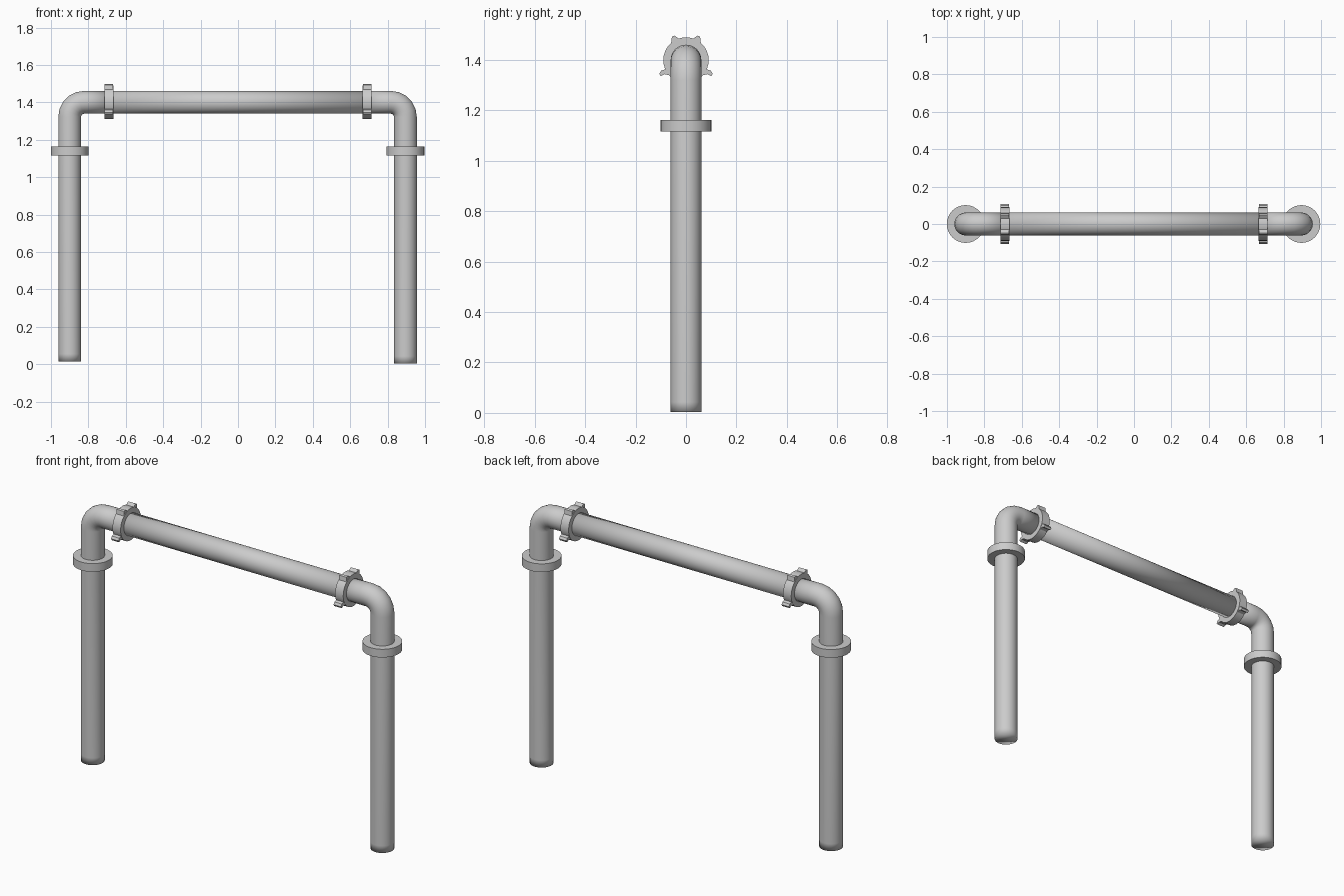
import bpy, bmesh, math
from mathutils import Vector, Matrix

cube = bpy.data.objects.get("Cube")
if cube:
    bpy.data.objects.remove(cube, do_unlink=True)

SIDES = 32
PIPE_R = 0.061
BAR_Z = 1.40
BEND_R = 0.078

grey = bpy.data.materials.new("pipe grey")
grey.use_nodes = True
colour = (0.6, 0.6, 0.6, 1)
grey.diffuse_color = colour
grey.node_tree.nodes["Principled BSDF"].inputs["Base Color"].default_value = colour


def finish(bm, name, angle):
    bmesh.ops.recalc_face_normals(bm, faces=bm.faces)
    mesh = bpy.data.meshes.new(name)
    bm.to_mesh(mesh)
    bm.free()
    mesh.materials.append(grey)
    obj = bpy.data.objects.new(name, mesh)
    bpy.context.collection.objects.link(obj)
    bpy.ops.object.select_all(action='DESELECT')
    obj.select_set(True)
    bpy.context.view_layer.objects.active = obj
    bpy.ops.object.shade_smooth_by_angle(angle=math.radians(angle))
    return obj


def bridge(bm, a, b):
    n = len(a)
    for i in range(n):
        bm.faces.new((a[i], a[(i + 1) % n], b[(i + 1) % n], b[i]))


def pipe(name, stations):
    """Sweep a circle through (x, z, heading) stations in the xz plane."""
    bm = bmesh.new()
    rings = []
    for x, z, heading in stations:
        out = Vector((-math.sin(heading), 0, math.cos(heading)))
        ring = []
        for i in range(SIDES):
            a = math.tau * i / SIDES
            offset = out * math.cos(a) + Vector((0, math.sin(a), 0))
            ring.append(bm.verts.new(Vector((x, 0, z)) + offset * PIPE_R))
        rings.append(ring)
    for a, b in zip(rings, rings[1:]):
        bridge(bm, a, b)
    bm.faces.new(rings[0])
    bm.faces.new(rings[-1])
    return finish(bm, name, 100)


def collar(name, centre, inner, outer, width, axis):
    """Flat ring with a hole, around the z or x axis."""
    bm = bmesh.new()
    loops = []
    for r, h in ((inner, -1), (outer, -1), (outer, 1), (inner, 1)):
        loops.append([bm.verts.new((r * math.cos(math.tau * i / SIDES),
                                    r * math.sin(math.tau * i / SIDES),
                                    h * width / 2)) for i in range(SIDES)])
    for k in range(4):
        bridge(bm, loops[k], loops[(k + 1) % 4])
    turn = Matrix.Rotation(math.pi / 2, 4, 'Y') if axis == 'X' else Matrix()
    bm.transform(Matrix.Translation(centre) @ turn)
    return finish(bm, name, 30)


def lug(name, centre, profile, width, mirror):
    """Fin on a coupling, extruded along x from a yz profile."""
    bm = bmesh.new()
    ends = [[bm.verts.new((centre[0] + s * width / 2, mirror * y, centre[2] + z))
             for y, z in profile] for s in (-1, 1)]
    bridge(bm, *ends)
    for end in ends:
        bm.faces.new(end)
    finish(bm, name, 30)


UPPER_LUG = [(0.022, 0.08), (0.04, 0.093), (0.047, 0.097), (0.056, 0.092), (0.06, 0.06)]
LOWER_LUG = [(0.06, -0.062), (0.086, -0.056), (0.1, -0.064), (0.106, -0.054),
             (0.098, -0.042), (0.08, -0.036)]

for side, label, leg_x, foot_z in ((-1, "right", 0.9, 0.015), (1, "left", 0.895, 0.003)):
    # Leg, elbow and stub up to the coupling
    path = [(side * leg_x, foot_z, math.pi / 2),
            (side * leg_x, foot_z + 0.04, math.pi / 2)]
    for i in range(6):
        a = math.pi / 2 * i / 5
        path.append((side * (leg_x - BEND_R + BEND_R * math.cos(a)),
                     BAR_Z - BEND_R + BEND_R * math.sin(a),
                     math.pi / 2 - a if side < 0 else math.pi / 2 + a))
    path.append((side * 0.69, BAR_Z, 0 if side < 0 else math.pi))
    pipe(label + "_leg_and_elbow", path)

    # Flange round the leg
    collar(label + "_flange", Vector((side * leg_x, 0, 1.14)), 0.055, 0.101, 0.046, 'Z')

    # Coupling with four fins
    centre = Vector((side * 0.69, 0, BAR_Z))
    collar(label + "_coupling", centre, 0.055, 0.09, 0.05, 'X')
    for mirror, where in ((-1, "front"), (1, "back")):
        lug(f"{label}_upper_{where}_lug", centre, UPPER_LUG, 0.046, mirror)
        lug(f"{label}_lower_{where}_lug", centre, LOWER_LUG, 0.046, mirror)

# Long crossbar between the couplings
pipe("crossbar", [(-0.69, BAR_Z, 0), (0.69, BAR_Z, 0)])
